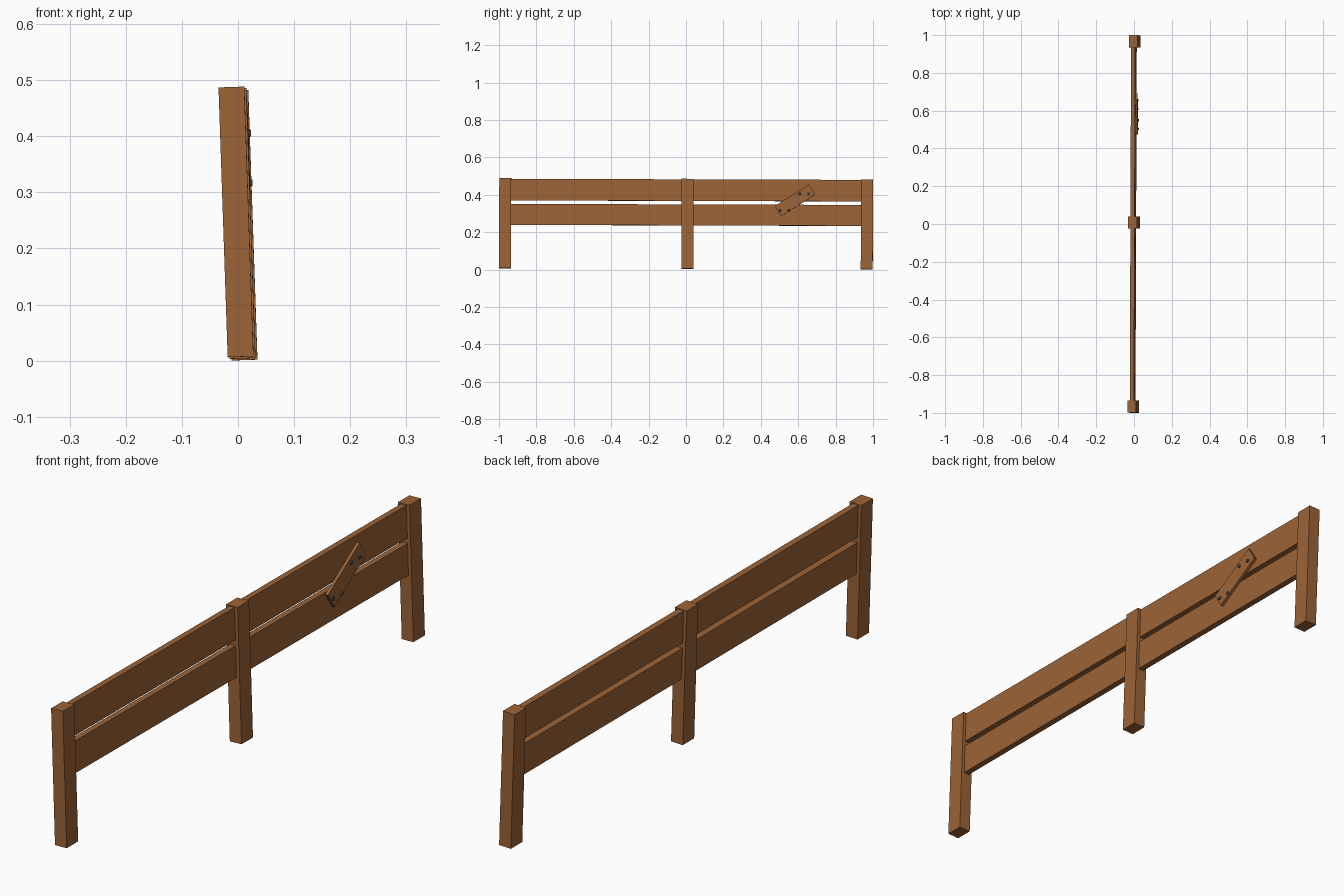
import bpy, bmesh, math
from mathutils import Matrix, Euler, Vector

if "Cube" in bpy.data.objects:
    bpy.data.objects.remove(bpy.data.objects["Cube"])

def material(name, rgb):
    m = bpy.data.materials.new(name)
    m.diffuse_color = (*rgb, 1)
    m.use_nodes = True
    m.node_tree.nodes["Principled BSDF"].inputs["Base Color"].default_value = m.diffuse_color
    return m

wood = material("brown wood", (0.33, 0.125, 0.038))
metal = material("dark nail metal", (0.09, 0.085, 0.085))

# The whole fence leans slightly towards -x, with a trace of yaw and slope
PIVOT = Vector((0, 0, 0.2443))
LEAN = (Matrix.Translation(PIVOT)
        @ Euler((-0.003, -0.034, -0.0035)).to_matrix().to_4x4()
        @ Matrix.Translation(-PIVOT))

def finish(name, bm, mat, centre, angle):
    bm.transform(LEAN @ Matrix.Translation(centre) @ Matrix.Rotation(angle, 4, 'X'))
    mesh = bpy.data.meshes.new(name)
    bm.to_mesh(mesh)
    bm.free()
    mesh.materials.append(mat)
    ob = bpy.data.objects.new(name, mesh)
    bpy.context.collection.objects.link(ob)

def box(name, centre, size, angle=0):
    bm = bmesh.new()
    bmesh.ops.create_cube(bm, size=1, matrix=Matrix.Diagonal((*size, 1)))
    finish(name, bm, wood, centre, angle)

# Posts
for name, y in (("front_post", -0.967), ("middle_post", 0.008), ("back_post", 0.967)):
    box(name, (0, y, 0.2443), (0.046, 0.064, 0.481))

# Rails, one pair per bay
for bay, y0, y1 in (("front", -0.96, 0.008), ("back", 0.008, 0.96)):
    for level, z0, z1 in (("lower", 0.236, 0.348), ("upper", 0.367, 0.482)):
        box(f"{bay}_{level}_rail", (0, (y0 + y1) / 2, (z0 + z1) / 2),
            (0.022, y1 - y0, z1 - z0))

# Repair plank nailed diagonally across the rails
box("repair_plank", (0.0165, 0.583, 0.3715), (0.011, 0.216, 0.064), math.radians(32.5))

# Nail heads
for i, (y, z) in enumerate(((0.503, 0.318), (0.549, 0.318), (0.608, 0.406), (0.655, 0.407))):
    bm = bmesh.new()
    bmesh.ops.create_cone(bm, cap_ends=True, segments=8, radius1=0.0075, radius2=0.0055,
                          depth=0.006, matrix=Matrix.Rotation(math.pi / 2, 4, 'Y'))
    finish(f"nail_{i + 1}", bm, metal, (0.0235, y, z), 0)
